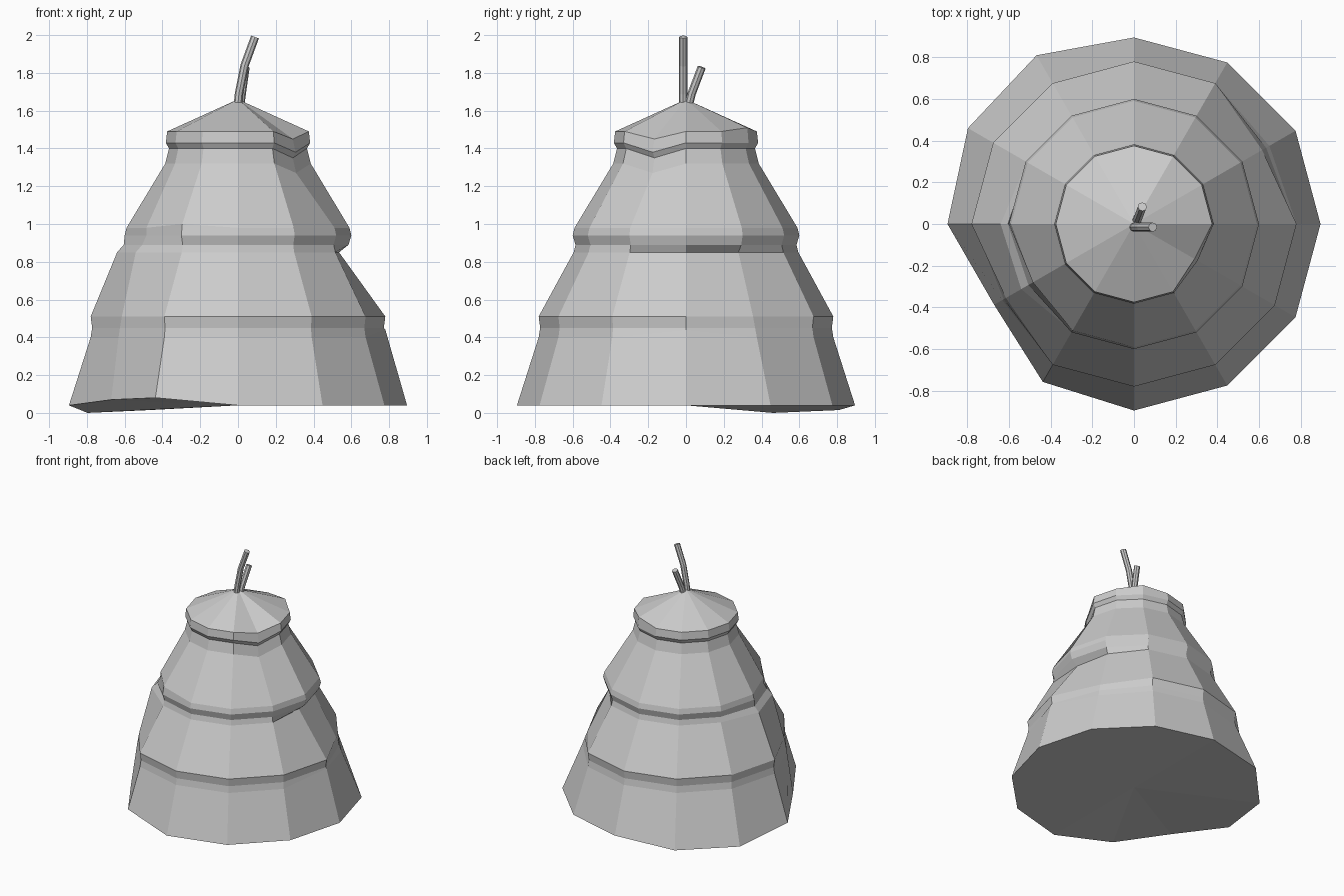
import bpy, bmesh
from math import sin, cos, pi, radians
from mathutils import Vector

if "Cube" in bpy.data.objects:
    bpy.data.objects.remove(bpy.data.objects["Cube"])

SIDES = 12
# tiered profile (radius, height)
PROFILE = [(0.895, 0.04), (0.78, 0.40), (0.772, 0.45), (0.78, 0.51),
           (0.595, 0.85), (0.585, 0.89), (0.60, 0.94), (0.59, 0.98),
           (0.385, 1.32), (0.365, 1.40), (0.382, 1.43), (0.375, 1.49)]
# hand-made irregularities: (ring, degrees) -> (radius change, height change)
DENTS = {(0, 210): (-0.12, 0.03), (0, 240): (-0.02, 0.04),
         (0, 150): (0.025, -0.04), (0, 120): (0.04, -0.025),
         (1, 210): (-0.05, 0), (2, 210): (-0.05, 0), (3, 210): (-0.07, 0),
         (1, 30): (-0.03, 0), (2, 30): (-0.04, 0), (3, 30): (-0.07, 0),
         (1, 0): (0, 0.04), (4, 0): (-0.06, 0), (4, 30): (-0.04, 0),
         (4, 180): (0.045, 0), (5, 180): (0.02, 0), (4, 210): (0.03, 0),
         (6, 210): (-0.04, 0), (7, 210): (-0.03, 0), (7, 240): (0, 0.02),
         (8, 330): (-0.03, -0.05), (9, 330): (-0.03, -0.05),
         (10, 330): (-0.03, -0.05), (11, 330): (-0.04, -0.04),
         (11, 60): (0, 0.02)}


def finish(bm, name):
    bmesh.ops.recalc_face_normals(bm, faces=bm.faces)
    mesh = bpy.data.meshes.new(name)
    bm.to_mesh(mesh)
    bm.free()
    obj = bpy.data.objects.new(name, mesh)
    bpy.context.collection.objects.link(obj)
    return obj


def bridge(bm, a, b):
    n = len(a)
    for i in range(n):
        j = (i + 1) % n
        bm.faces.new((a[i], a[j], b[j], b[i]))


def cap(bm, ring, point):
    tip = bm.verts.new(point)
    for i in range(len(ring)):
        bm.faces.new((ring[i], ring[(i + 1) % len(ring)], tip))


# Tiered thatched mound
bm = bmesh.new()
rings = []
for k, (r, z) in enumerate(PROFILE):
    ring = []
    for i in range(SIDES):
        deg = i * 360 // SIDES
        dr, dz = DENTS.get((k, deg), (0, 0))
        a = radians(deg)
        ring.append(bm.verts.new(((r + dr) * cos(a), (r + dr) * sin(a), z + dz)))
    rings.append(ring)
for a, b in zip(rings, rings[1:]):
    bridge(bm, a, b)
cap(bm, rings[0], (0, 0, 0.04))
cap(bm, rings[-1], (0, 0, 1.66))
finish(bm, "thatched_mound")


# Bent stems on the crown
def stem(name, points, radius=0.022, sides=8):
    bm = bmesh.new()
    pts = [Vector(p) for p in points]
    rings = []
    for k, p in enumerate(pts):
        d = (pts[min(k + 1, len(pts) - 1)] - pts[max(k - 1, 0)]).normalized()
        u = d.cross(Vector((0, 1, 0))).normalized()
        v = d.cross(u)
        rings.append([bm.verts.new(p + radius * (cos(t) * u + sin(t) * v))
                      for t in (2 * pi * i / sides for i in range(sides))])
    for a, b in zip(rings, rings[1:]):
        bridge(bm, a, b)
    bm.faces.new(rings[0])
    bm.faces.new(rings[-1])
    finish(bm, name)


stem("tall_stem", [(0, -0.015, 1.64), (0.005, -0.015, 1.69),
                   (0.035, -0.015, 1.84), (0.09, -0.015, 1.99)])
stem("short_stem", [(0.012, 0.015, 1.63), (0.02, 0.03, 1.69), (0.04, 0.083, 1.83)])
